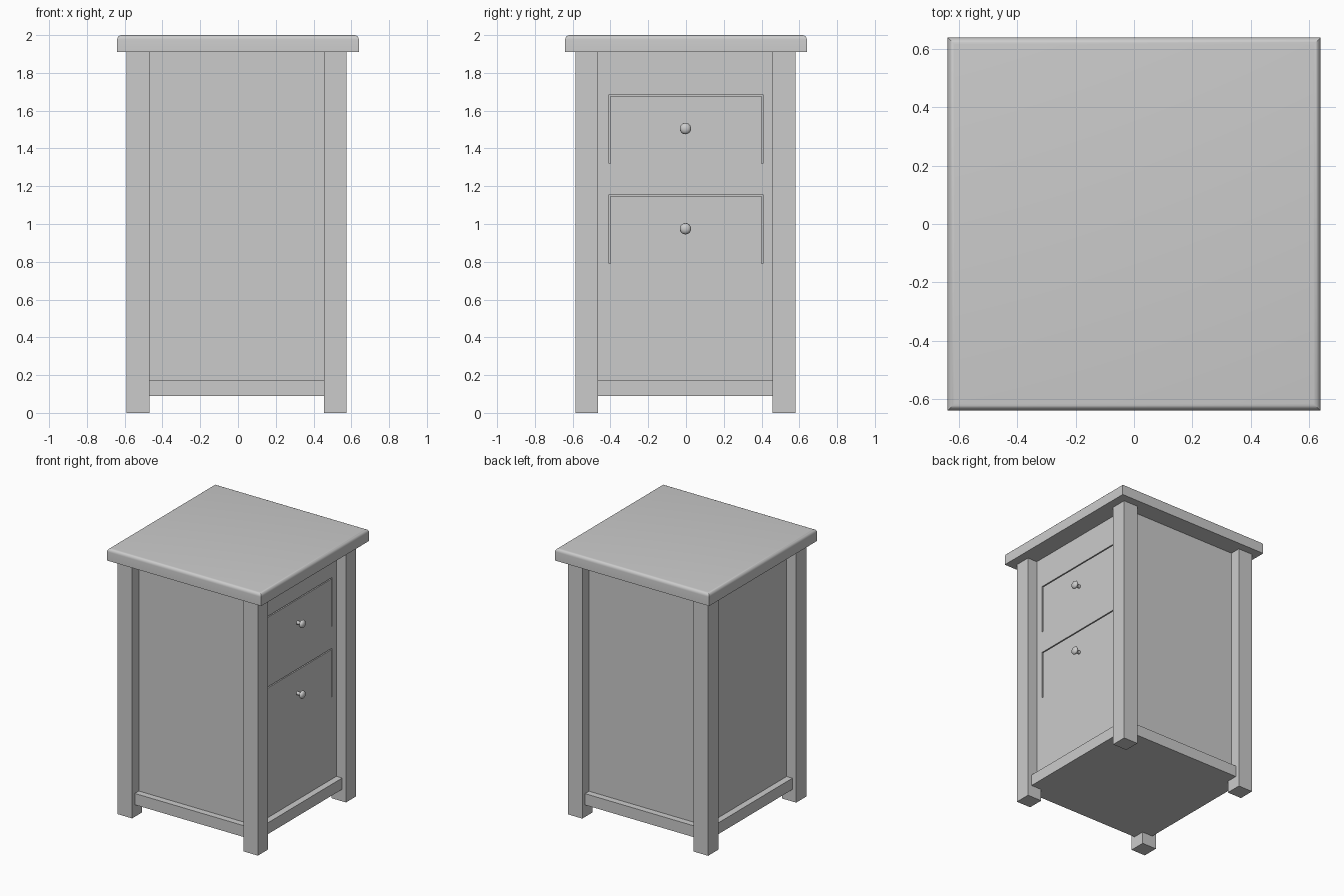
import bpy, bmesh
from math import cos, sin, pi, radians

if "Cube" in bpy.data.objects:
    bpy.data.objects.remove(bpy.data.objects["Cube"])

CX, CY = -0.007, -0.003      # centre of the carcass
PANEL_X = 0.495              # plane of the drawer side


def box(name, lo, hi):
    bm = bmesh.new()
    bmesh.ops.create_cube(bm, size=1)
    for v in bm.verts:
        v.co = [(lo[i] + hi[i]) / 2 + v.co[i] * (hi[i] - lo[i]) for i in range(3)]
    me = bpy.data.meshes.new(name)
    bm.to_mesh(me)
    bm.free()
    ob = bpy.data.objects.new(name, me)
    bpy.context.collection.objects.link(ob)
    return ob


def smooth(ob, angle=35):
    bpy.ops.object.select_all(action='DESELECT')
    bpy.context.view_layer.objects.active = ob
    ob.select_set(True)
    bpy.ops.object.shade_smooth_by_angle(angle=radians(angle))


# Table top with only the upper edges rounded
top = box("table_top", (-0.64, -0.64, 1.91), (0.64, 0.64, 2.0))
bm = bmesh.new()
bm.from_mesh(top.data)
edges = [e for e in bm.edges if all(v.co.z > 1.99 for v in e.verts)]
bmesh.ops.bevel(bm, geom=edges, offset=0.024, segments=5, profile=0.5, affect='EDGES')
bm.to_mesh(top.data)
bm.free()
smooth(top)

# Four square legs
for sx, nx in ((-1, "left"), (1, "right")):
    for sy, ny in ((-1, "front"), (1, "back")):
        x, y = CX + sx * 0.522, CY + sy * 0.522
        box(f"{ny}_{nx}_leg", (x - 0.06, y - 0.06, 0), (x + 0.06, y + 0.06, 1.91))

# Cabinet body and the bottom board
body = box("cabinet_body", (CX - 0.502, CY - 0.502, 0.12), (PANEL_X, CY + 0.502, 1.91))
box("bottom_board", (CX - 0.55, CY - 0.55, 0.09), (CX + 0.55, CY + 0.55, 0.175))


# Turned knob: revolve a (distance from panel, radius) profile about the x axis
def knob(name, z, sides=24):
    profile = [(-0.005, 0.014), (0.012, 0.012), (0.026, 0.014), (0.034, 0.026),
               (0.041, 0.030), (0.049, 0.027), (0.055, 0.019), (0.059, 0.009)]
    bm = bmesh.new()
    rings = [[bm.verts.new((PANEL_X + d, CY + r * cos(2 * pi * i / sides),
                            z + r * sin(2 * pi * i / sides))) for i in range(sides)]
             for d, r in profile]
    for a, b in zip(rings, rings[1:]):
        for i in range(sides):
            j = (i + 1) % sides
            bm.faces.new((a[i], a[j], b[j], b[i]))
    bm.faces.new(rings[0])
    bm.faces.new(rings[-1])
    bmesh.ops.recalc_face_normals(bm, faces=bm.faces)
    me = bpy.data.meshes.new(name)
    bm.to_mesh(me)
    bm.free()
    ob = bpy.data.objects.new(name, me)
    bpy.context.collection.objects.link(ob)
    smooth(ob, 50)


# Flush drawers: a pocket in the body, filled but for a slit at the top and sides
GAP, DEPTH = 0.008, 0.06
for name, z0, z1, zk in (("upper", 1.32, 1.685, 1.505), ("lower", 0.79, 1.155, 0.975)):
    cutter = box(name + "_pocket_cutter", (PANEL_X - DEPTH, CY - 0.405, z0),
                 (PANEL_X + 0.1, CY + 0.41, z1))
    cutter.hide_render = True
    cutter.hide_set(True)
    cut = body.modifiers.new(name + "_pocket", 'BOOLEAN')
    cut.operation = 'DIFFERENCE'
    cut.solver = 'EXACT'
    cut.object = cutter
    box(name + "_drawer_front", (PANEL_X - DEPTH - 0.01, CY - 0.405 + GAP, z0 - 0.0005),
        (PANEL_X, CY + 0.41 - GAP, z1 - GAP))
    knob(name + "_knob", zk)
